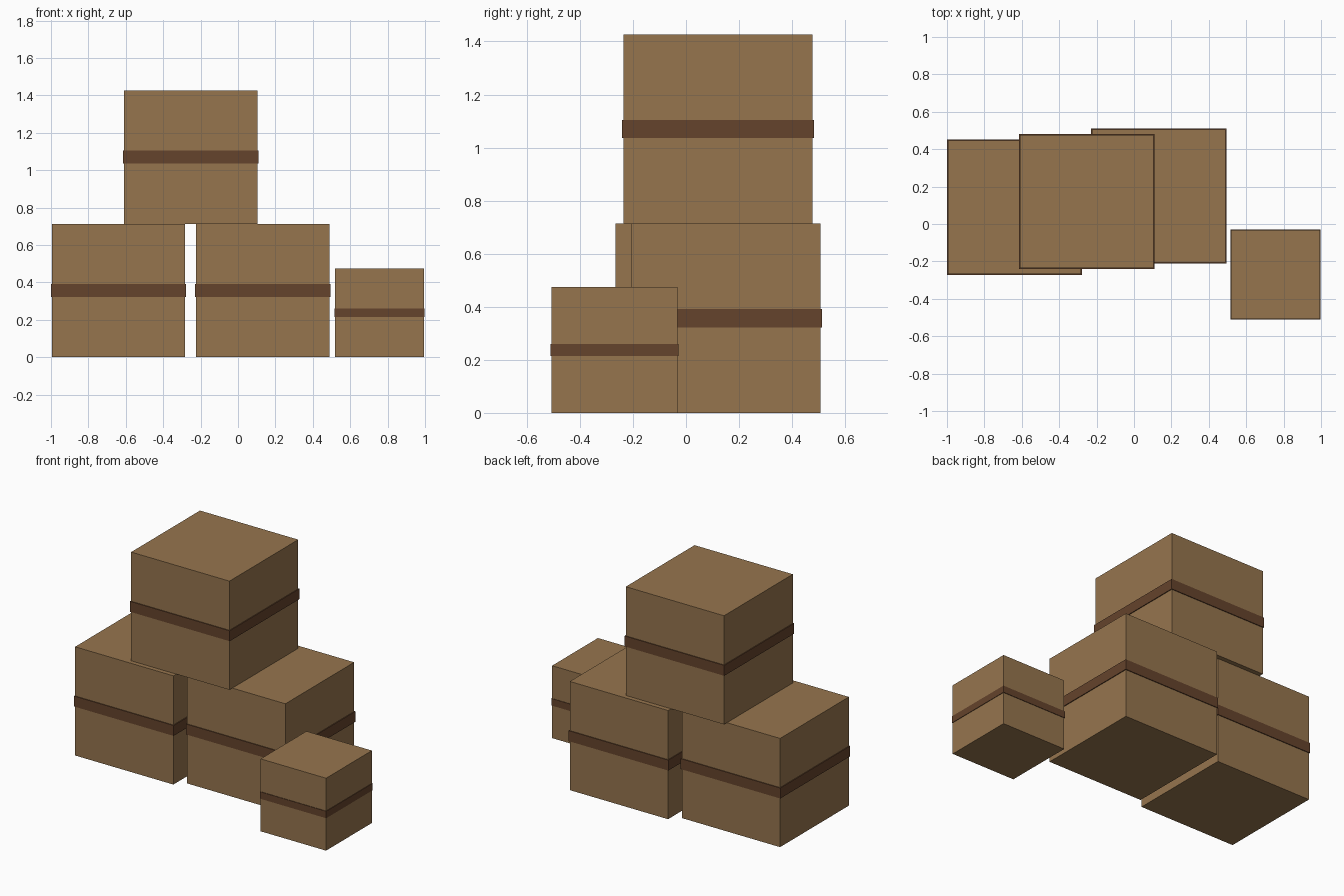
import bpy

cube = bpy.data.objects.get("Cube")
if cube:
    bpy.data.objects.remove(cube, do_unlink=True)


def make_material(name, color):
    mat = bpy.data.materials.new(name)
    mat.use_nodes = True
    mat.diffuse_color = color
    mat.node_tree.nodes["Principled BSDF"].inputs["Base Color"].default_value = color
    return mat


cardboard = make_material("cardboard tan", (0.305, 0.178, 0.076, 1))
tape = make_material("tape brown", (0.130, 0.056, 0.025, 1))


def add_block(name, location, dimensions, material):
    bpy.ops.mesh.primitive_cube_add(size=1, location=location)
    block = bpy.context.object
    block.name = name
    block.data.name = name
    block.scale = dimensions
    bpy.ops.object.transform_apply(location=False, rotation=False, scale=True)
    block.data.materials.append(material)


def add_crate(name, x, y, base, size):
    """A cubic box with a slightly wider tape band round its middle."""
    centre = (x, y, base + size / 2)
    add_block(name, centre, (size, size, size), cardboard)
    wide = size * 1.015
    add_block(name + "_tape_band", centre, (wide, wide, size * 0.096), tape)


LARGE = 0.713
SMALL = 0.475

# Two large boxes on the floor, one stacked across them, a small one beside
add_crate("right_box", -0.639, 0.09, 0, LARGE)
add_crate("middle_box", 0.132, 0.15, 0, LARGE)
add_crate("top_box", -0.253, 0.12, LARGE, LARGE)
add_crate("small_box", 0.757, -0.27, 0, SMALL)
